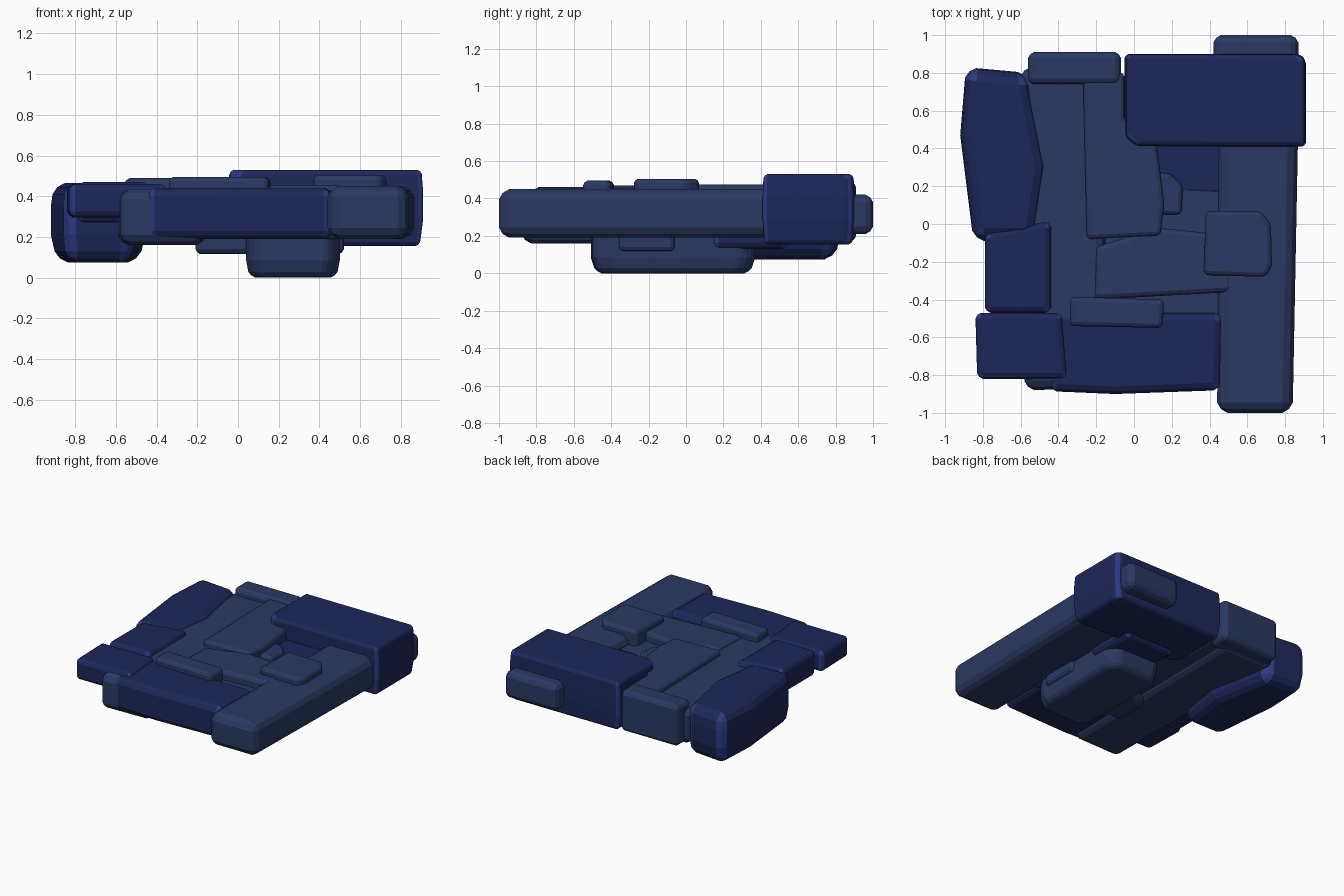
import bpy, bmesh
from mathutils import Vector

if "Cube" in bpy.data.objects:
    bpy.data.objects.remove(bpy.data.objects["Cube"])


def material(name, rgb):
    m = bpy.data.materials.new(name)
    m.diffuse_color = (*rgb, 1)
    m.use_nodes = True
    m.node_tree.nodes["Principled BSDF"].inputs["Base Color"].default_value = m.diffuse_color
    return m


NAVY = material("navy stone", (0.0125, 0.0205, 0.103))
SLATE = material("slate stone", (0.0235, 0.0415, 0.124))
EDGE = material("worn blue edge", (0.026, 0.042, 0.22))


def rect(x0, x1, y0, y1):
    return [(x0, y0), (x1, y0), (x1, y1), (x0, y1)]


def stone(name, outline, z0, z1, mat, bevel=0.03, top=0.0, bottom=0.0):
    """Chamfered block: outline is counter-clockwise; top/bottom pull the rims inward."""
    bm = bmesh.new()
    n = len(outline)
    c = sum((Vector(p) for p in outline), Vector((0, 0))) / n

    def ring(z, inset):
        out = []
        for p in outline:
            d = Vector(p) - c
            q = c + d * (1 - inset / d.length)
            out.append(bm.verts.new((q.x, q.y, z)))
        return out

    h = z1 - z0
    levels = [(z0, bottom)]
    if bottom:
        levels.append((z0 + h * 0.35, 0))
    if top:
        levels.append((z1 - h * 0.3, 0))
    levels.append((z1, top))
    rings = [ring(*lv) for lv in levels]
    bm.faces.new(rings[0][::-1])
    bm.faces.new(rings[-1])
    for a, b in zip(rings, rings[1:]):
        for i in range(n):
            j = (i + 1) % n
            bm.faces.new((a[i], a[j], b[j], b[i]))
    # chamfer only the real edges, not the loops around the sides
    bm.normal_update()
    sharp = [e for e in bm.edges if e.calc_face_angle(0) > 0.5]
    bmesh.ops.bevel(bm, geom=sharp, offset=bevel, segments=2, profile=0.4,
                    affect='EDGES', clamp_overlap=True)
    bmesh.ops.recalc_face_normals(bm, faces=bm.faces[:])
    bm.normal_update()
    # worn colour on corner facets and upright edge strips of navy stones
    if mat is NAVY:
        for f in bm.faces:
            x, y, z = (abs(k) for k in f.normal)
            corner = min(x, y, z) > 0.2
            upright = z < 0.35 and min(x, y) > 0.35
            if (corner or upright) and f.calc_area() < 0.012:
                f.material_index = 1
    me = bpy.data.meshes.new(name)
    bm.to_mesh(me)
    bm.free()
    me.materials.append(mat)
    me.materials.append(EDGE)
    ob = bpy.data.objects.new(name, me)
    bpy.context.collection.objects.link(ob)
    return ob


# Outer ring of stones
stone("back_right_block", [(-0.05, 0.46), (0.01, 0.41), (0.91, 0.41), (0.91, 0.87),
                           (0.88, 0.90), (-0.05, 0.90)], 0.155, 0.53, NAVY, 0.05, 0.01, 0.02)
stone("back_end_stone", rect(0.42, 0.87, 0.75, 1.0), 0.21, 0.42, SLATE, 0.04)
stone("right_beam", [(0.44, -1.0), (0.84, -1.0), (0.87, 0.55), (0.45, 0.55)],
      0.19, 0.45, SLATE, 0.055)
stone("front_block", [(-0.45, -0.885), (-0.1, -0.90), (0.46, -0.88), (0.47, -0.47), (-0.45, -0.47)],
      0.19, 0.44, NAVY, 0.04)
stone("front_left_block", [(-0.83, -0.82), (-0.35, -0.82), (-0.38, -0.47), (-0.84, -0.47)],
      0.295, 0.46, NAVY, 0.03)
stone("left_middle_block", [(-0.79, -0.47), (-0.44, -0.47), (-0.44, 0.015), (-0.79, -0.05)],
      0.27, 0.47, NAVY, 0.03)
stone("left_block", [(-0.85, -0.09), (-0.52, -0.09), (-0.455, 0.30), (-0.56, 0.80),
                     (-0.89, 0.83), (-0.92, 0.47)], 0.075, 0.465, NAVY, 0.055, 0.015, 0.03)
stone("back_left_stone", rect(-0.56, -0.07, 0.74, 0.91), 0.17, 0.49, SLATE, 0.03)

# Inner paving
stone("left_beam", [(-0.58, -0.88), (-0.16, -0.87), (-0.14, 0.83), (-0.60, 0.83)],
      0.16, 0.435, SLATE, 0.05)
stone("centre_slab", [(-0.25, -0.08), (0.14, -0.06), (0.16, 0.10), (0.12, 0.44),
                      (-0.05, 0.55), (-0.05, 0.80), (-0.27, 0.80)], 0.19, 0.475, SLATE, 0.02)
stone("cross_slab", [(-0.21, -0.40), (0.52, -0.36), (0.52, -0.06), (0.12, -0.02), (-0.20, -0.12)],
      0.115, 0.455, SLATE, 0.025)
stone("sunken_block", [(0.10, 0.24), (0.28, 0.15), (0.52, 0.14), (0.52, 0.55), (0.08, 0.55)],
      0.13, 0.39, NAVY, 0.035)
stone("small_filler_stone", [(0.10, 0.05), (0.25, 0.05), (0.26, 0.20), (0.19, 0.27), (0.10, 0.27)],
      0.22, 0.425, SLATE, 0.02)
stone("gap_filler", rect(-0.30, 0.50, -0.52, 0.20), 0.19, 0.385, SLATE, 0.02)

# Raised thin stones
stone("front_cap_stone", [(-0.34, -0.54), (0.15, -0.55), (0.16, -0.40), (-0.34, -0.385)],
      0.38, 0.495, SLATE, 0.022)
stone("right_cap_stone", [(0.37, -0.27), (0.70, -0.28), (0.73, -0.22), (0.725, 0.0),
                          (0.67, 0.07), (0.38, 0.07)], 0.36, 0.505, SLATE, 0.022)

# Keel stone underneath
stone("bottom_stone", [(0.04, -0.44), (0.10, -0.51), (0.45, -0.50), (0.50, -0.40),
                       (0.50, 0.30), (0.44, 0.37), (0.10, 0.37), (0.04, 0.28)],
      0.0, 0.24, SLATE, 0.03, 0.0, 0.03)
